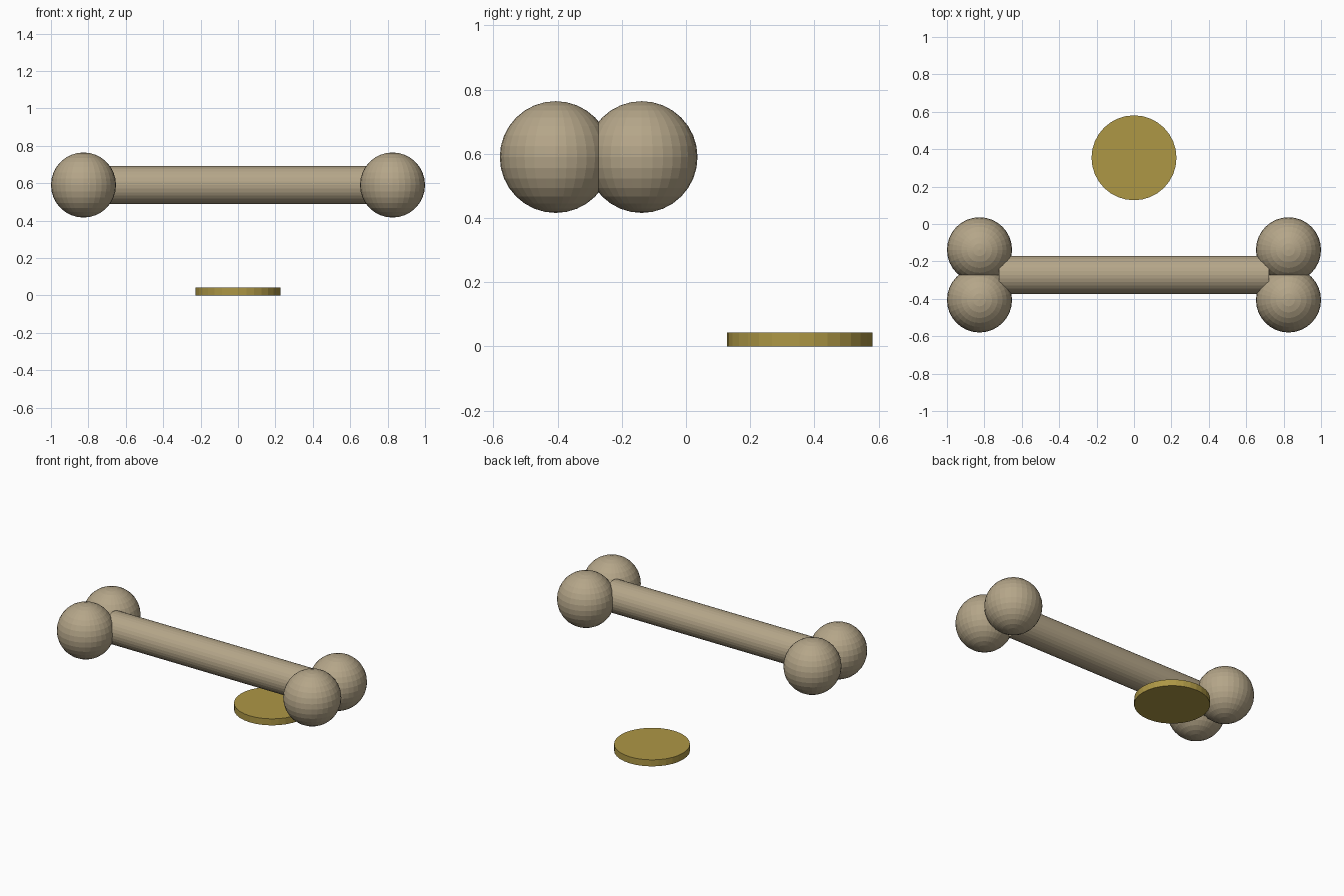
import bpy
from math import pi

if "Cube" in bpy.data.objects:
    bpy.data.objects.remove(bpy.data.objects["Cube"])


def material(name, color):
    m = bpy.data.materials.new(name)
    m.diffuse_color = color
    m.use_nodes = True
    m.node_tree.nodes["Principled BSDF"].inputs["Base Color"].default_value = m.diffuse_color
    return m


bone_mat = material("bone", (0.46, 0.38, 0.25, 1))
disc_mat = material("brass", (0.42, 0.31, 0.06, 1))

BONE_Y, BONE_Z = -0.272, 0.59


def finish(name, mat):
    obj = bpy.context.object
    obj.name = name
    obj.data.materials.append(mat)


# Shaft of the bone, lying along x
bpy.ops.mesh.primitive_cylinder_add(vertices=32, radius=0.102, depth=1.443,
                                    location=(0, BONE_Y, BONE_Z),
                                    rotation=(0, pi / 2, 0))
finish("bone_shaft", bone_mat)

# Pair of round knobs at each end
for sx, side in ((-1, "left"), (1, "right")):
    for sy, end in ((-1, "front"), (1, "back")):
        bpy.ops.mesh.primitive_uv_sphere_add(
            segments=32, ring_count=16, radius=0.174,
            location=(sx * 0.826, BONE_Y + sy * 0.134, BONE_Z))
        finish(f"bone_knob_{side}_{end}", bone_mat)

# Separate flat tag resting on the ground behind
bpy.ops.mesh.primitive_cylinder_add(vertices=32, radius=0.227, depth=0.043,
                                    location=(0, 0.354, 0.0215))
finish("round_tag", disc_mat)
